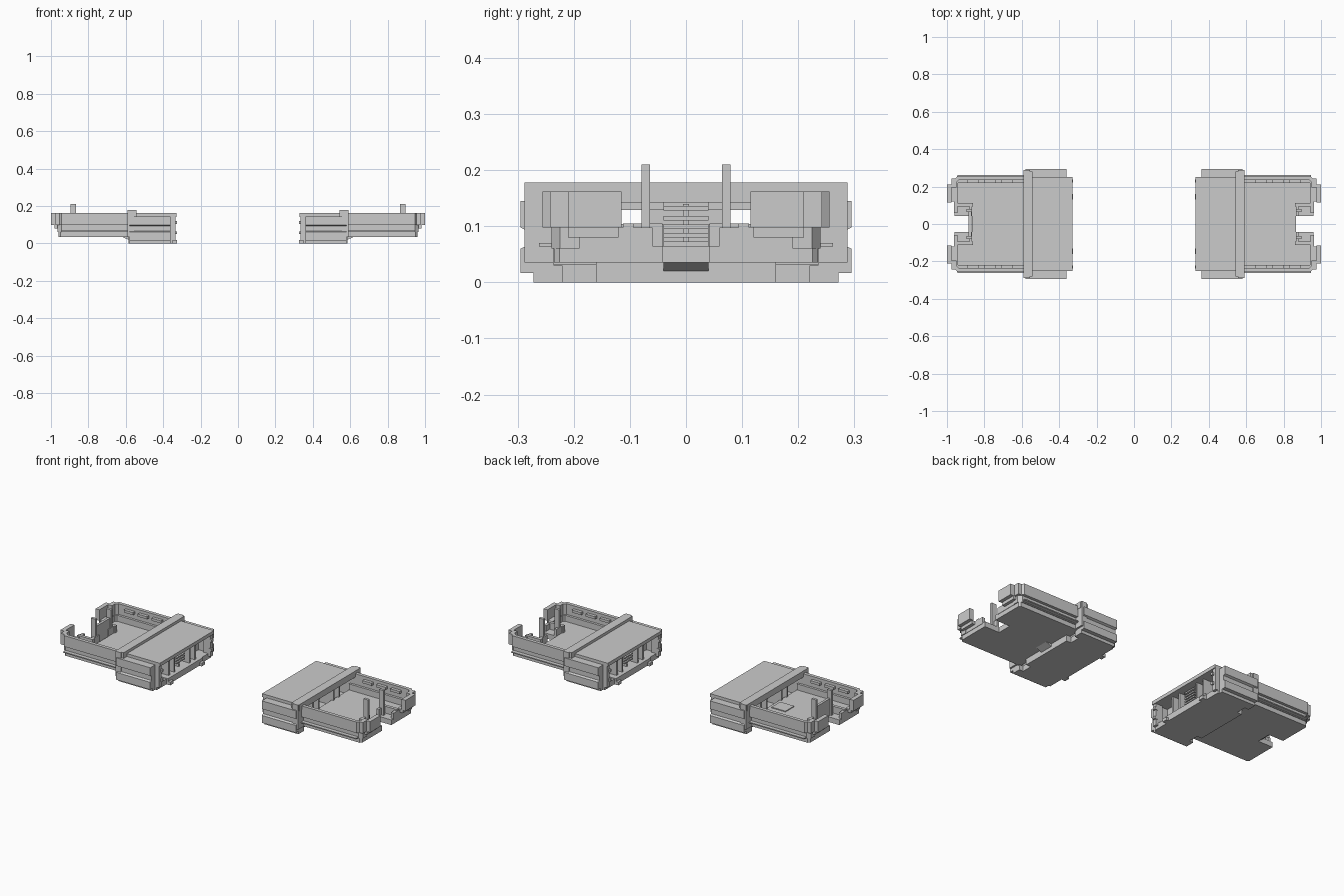
import bpy, bmesh


def finish(name, bm):
    bmesh.ops.recalc_face_normals(bm, faces=bm.faces)
    me = bpy.data.meshes.new(name)
    bm.to_mesh(me)
    bm.free()
    ob = bpy.data.objects.new(name, me)
    bpy.context.collection.objects.link(ob)
    return ob


def add_prism(bm, pts, lo, hi, place):
    """Closed prism: pts is a 2D outline, place maps (a, b, depth) to xyz."""
    rings = [[bm.verts.new(place(a, b, d)) for a, b in pts] for d in (lo, hi)]
    n = len(pts)
    bm.faces.new(rings[0])
    bm.faces.new(rings[1])
    for i in range(n):
        j = (i + 1) % n
        bm.faces.new((rings[0][i], rings[0][j], rings[1][j], rings[1][i]))


def boxes(name, s, items, both=False):
    """Boxes as (x0, x1, y0, y1, z0, z1); s flips x, both repeats across y."""
    bm = bmesh.new()
    for x0, x1, y0, y1, z0, z1 in items:
        for t in ((1, -1) if both else (1,)):
            add_prism(bm, [(x0, y0), (x1, y0), (x1, y1), (x0, y1)], z0, z1,
                      lambda a, b, d: (s * a, t * b, d))
    return finish(name, bm)


def plan(name, s, pts, layers, both=True):
    """Top-view outline extruded through z layers (z0, z1)."""
    bm = bmesh.new()
    for z0, z1 in layers:
        for t in ((1, -1) if both else (1,)):
            add_prism(bm, pts, z0, z1, lambda a, b, d: (s * a, t * b, d))
    return finish(name, bm)


def section(name, s, pts, x0, x1):
    """Cross-section in y,z extruded along x, on both sides."""
    bm = bmesh.new()
    for t in (1, -1):
        add_prism(bm, pts, x0, x1, lambda a, b, d: (s * d, t * a, b))
    return finish(name, bm)


for s, side in ((-1, "left"), (1, "right")):
    # tray floor with a notch at the outer end
    half = [(0.56, 0), (0.865, 0), (0.865, 0.042), (0.96, 0.042),
            (0.96, 0.225), (0.95, 0.235), (0.56, 0.235)]
    plan(side + "_tray_floor", s, half, [(0.035, 0.065)])

    # tray walls: upper band, recessed groove and thin rail
    upper = [(0.56, 0.256), (0.945, 0.256), (0.955, 0.242), (0.975, 0.242),
             (0.975, 0.21), (1.0, 0.21), (1.0, 0.115), (0.975, 0.115),
             (0.975, 0.195), (0.95, 0.195), (0.95, 0.222), (0.935, 0.236), (0.56, 0.236)]
    plan(side + "_tray_upper_wall", s, upper, [(0.098, 0.162)])
    lower = [(0.56, 0.24), (0.945, 0.24), (0.965, 0.225), (0.965, 0.19),
             (0.945, 0.19), (0.945, 0.215), (0.935, 0.222), (0.56, 0.222)]
    plan(side + "_tray_lower_wall", s, lower, [(0.06, 0.1)])
    boxes(side + "_tray_rail", s, [(0.56, 0.945, 0.225, 0.262, 0.064, 0.07)], True)

    # end ledges, pocket walls and hooks
    boxes(side + "_end_pockets", s, [
        (0.945, 0.98, 0.12, 0.21, 0.08, 0.1),
        (0.945, 0.962, 0.06, 0.195, 0.06, 0.098),
        (0.86, 0.96, 0.094, 0.112, 0.06, 0.105),
        (0.865, 0.88, 0.042, 0.1, 0.06, 0.105)], True)
    # tall locating posts
    boxes(side + "_posts", s, [(0.865, 0.895, 0.064, 0.079, 0.05, 0.21)], True)
    # clips on the inner walls
    boxes(side + "_wall_clips", s, [(x, x + 0.06, 0.218, 0.24, 0.13, 0.145)
                                    for x in (0.65, 0.74, 0.83)], True)

    # sleeve sides with stepped grooves
    prof = [(0.22, 0.0), (0.272, 0.0), (0.272, 0.017), (0.295, 0.017),
            (0.295, 0.06), (0.283, 0.066), (0.283, 0.092), (0.295, 0.098),
            (0.295, 0.145), (0.25, 0.145), (0.25, 0.16), (0.235, 0.16), (0.235, 0.03), (0.22, 0.03)]
    section(side + "_sleeve_side", s, prof, 0.36, 0.58)
    # sleeve roof, floor and raised collar
    boxes(side + "_sleeve_roof", s, [(0.33, 0.585, -0.25, 0.25, 0.142, 0.162)])
    boxes(side + "_sleeve_floor", s, [(0.35, 0.555, -0.25, 0.25, 0.0, 0.032),
                                      (0.34, 0.585, -0.16, 0.16, 0.0, 0.035)])
    boxes(side + "_collar_top", s, [(0.542, 0.592, -0.28, 0.28, 0.142, 0.178)])
    boxes(side + "_collar_side", s, [(0.555, 0.59, 0.236, 0.288, 0.035, 0.178)], True)

    # mouth side walls, lugs and small feet
    boxes(side + "_mouth_walls", s, [
        (0.335, 0.38, 0.225, 0.25, 0.017, 0.145),
        (0.325, 0.345, 0.222, 0.238, 0.05, 0.065),
        (0.325, 0.345, 0.222, 0.238, 0.105, 0.12)], True)
    boxes(side + "_mouth_feet", s, [(0.325, 0.36, 0.13, 0.16, 0.0, 0.018)], True)

    # inner dividers and framed windows
    boxes(side + "_dividers", s, [
        (0.36, 0.57, 0.115, 0.125, 0.03, 0.145),
        (0.36, 0.57, 0.065, 0.074, 0.03, 0.145),
        (0.42, 0.44, 0.12, 0.236, 0.03, 0.145),
        (0.42, 0.44, 0.04, 0.12, 0.03, 0.104),
        (0.42, 0.44, 0.04, 0.12, 0.129, 0.145)], True)
    boxes(side + "_contact_ribs", s, [
        (0.37, 0.5, -0.04, 0.04, z, z + 0.008) for z in (0.065, 0.08, 0.095, 0.11, 0.128)]
        + [(0.38, 0.48, -0.005, 0.005, 0.03, 0.14)])

    # ramp under the joint
    bm = bmesh.new()
    add_prism(bm, [(0.58, 0.018), (0.62, 0.035), (0.58, 0.035)], -0.04, 0.04,
              lambda a, b, d: (s * a, d, b))
    finish(side + "_latch_ramp", bm)

# upright plate on the left tray only
boxes("left_end_plate", -1, [(0.87, 0.885, -0.066, 0.066, 0.05, 0.162)])
boxes("left_latch_pad", -1, [(0.58, 0.67, -0.04, 0.04, 0.05, 0.07)])
